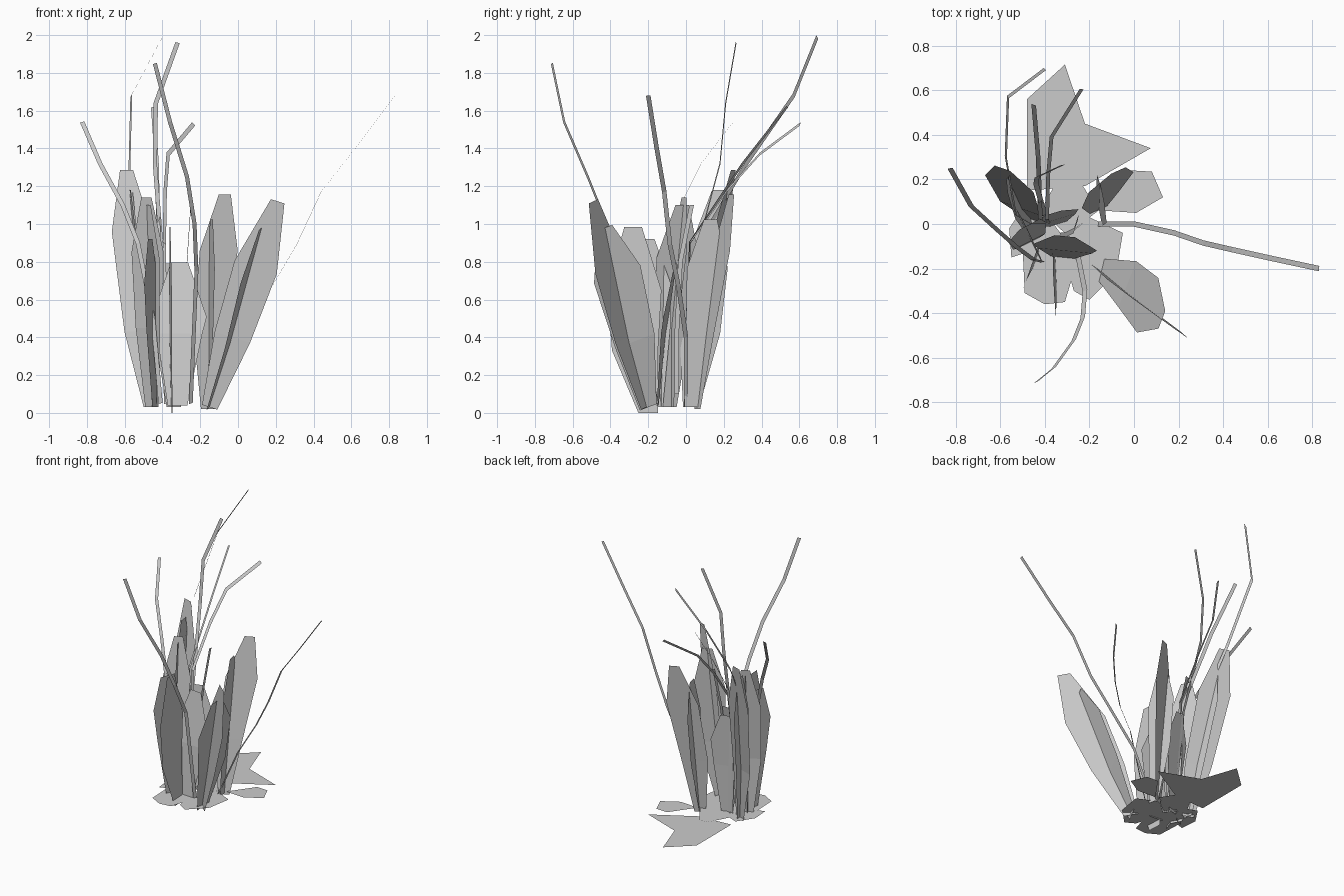
import bpy
from mathutils import Vector


def mesh(name, verts, faces):
    me = bpy.data.meshes.new(name)
    me.from_pydata(verts, [], faces)
    ob = bpy.data.objects.new(name, me)
    bpy.context.collection.objects.link(ob)


def ribbon(name, path, side, halves):
    """Flat strip along a path, widened along the side vector."""
    side = Vector(side).normalized()
    verts = []
    for p, h in zip(path, halves):
        verts += [Vector(p) - side * h, Vector(p) + side * h]
    faces = [(2*i, 2*i+1, 2*i+3, 2*i+2) for i in range(len(path) - 1)]
    mesh(name, verts, faces)


def leaf(name, base, belly, tip, side, width, shoulder=0.74):
    """Upright blade: narrow base, wide belly and shoulder, blunt tip."""
    b, m, t = Vector(base), Vector(belly), Vector(tip)
    z = b.z + (t.z - b.z) * shoulder
    s = m.lerp(t, (z - m.z) / (t.z - m.z))
    ribbon(name, [b, m, s, t], side,
           [width * 0.18, width * 0.42, width * 0.5, width * 0.16])


# upright leaves, paired as crossed blades around the clump
leaf("leaf_right", (-.15, -.21, .03), (-.03, -.31, .4), (.21, -.49, 1.12), (.8, -.55, -.25), .28, .68)
leaf("leaf_right_cross", (-.15, -.2, .03), (-.03, -.27, .38), (.125, -.43, .98), (.35, .9, .35), .28)
leaf("leaf_back_right", (-.16, .06, .02), (-.15, .11, .42), (-.07, .24, 1.155), (1, .45, 0), .22)
leaf("leaf_back_right_cross", (-.15, .03, .03), (-.15, .09, .42), (-.14, .13, 1.025), (-.2, 1, 0), .22)
leaf("leaf_back_left", (-.46, .02, .03), (-.51, .07, .43), (-.59, .25, 1.285), (1, -.35, 0), .23)
leaf("leaf_back_left_cross", (-.46, .02, .03), (-.5, .05, .42), (-.57, .17, 1.18), (-.1, 1, 0), .2)
leaf("leaf_left", (-.46, -.08, .03), (-.47, -.08, .45), (-.485, -.01, 1.14), (1, .5, 0), .19)
leaf("leaf_left_cross", (-.45, -.09, .03), (-.46, -.08, .4), (-.48, -.02, 1.1), (-.5, 1, 0), .25)
leaf("leaf_front", (-.32, -.15, .04), (-.31, -.12, .42), (-.31, -.055, .795), (1, -.1, 0), .29, .62)
leaf("leaf_front_cross", (-.35, -.2, 0), (-.355, -.27, .33), (-.36, -.28, .985), (-.05, 1, 0), .29, .66)
leaf("leaf_front_left", (-.44, -.16, .03), (-.455, -.17, .45), (-.465, -.2, .92), (.35, 1, 0), .22)
leaf("leaf_middle", (-.34, 0, .03), (-.35, .02, .4), (-.36, .05, .79), (1, .3, 0), .22)

# thin bent stalks
stalks = {
    "stalk_right": ([(-.16, 0, .05), (0, 0, .4), (.18, -.04, .67), (.31, -.085, .89),
                     (.44, -.115, 1.17), (.62, -.155, 1.4), (.83, -.2, 1.68)], (.1, 1, .1)),
    "stalk_left": ([(-.41, -.17, .05), (-.45, -.16, .5), (-.53, -.1, .9),
                    (-.61, -.03, 1.1), (-.73, .08, 1.32), (-.825, .25, 1.54)], (.9, .2, .3)),
    "stalk_back_tall": ([(-.46, 0, .05), (-.53, .04, .85), (-.575, .3, 1.29),
                         (-.565, .57, 1.68), (-.4, .695, 1.99)], (.4, -.4, .8)),
    "stalk_back": ([(-.36, 0, .05), (-.4, .04, .8), (-.44, .18, 1.32),
                    (-.435, .21, 1.64), (-.32, .265, 1.96)], (1, .2, -.3)),
    "stalk_front": ([(-.25, -.15, .05), (-.22, -.3, .75), (-.23, -.42, 1),
                     (-.27, -.52, 1.25), (-.36, -.645, 1.54), (-.44, -.71, 1.85)], (1, .5, .3)),
    "stalk_back_low": ([(-.38, 0, .05), (-.39, .02, .9), (-.385, .22, 1.18),
                        (-.37, .39, 1.37), (-.235, .605, 1.53)], (.7, -.1, -.7)),
    "stalk_back_mid": ([(-.38, 0, .05), (-.42, .02, .9), (-.43, .3, 1.32),
                        (-.45, .535, 1.62)], (1, -.4, .4)),
    "stalk_inner": ([(-.33, -.05, .1), (-.31, -.05, .4), (-.27, -.03, .8),
                     (-.25, .03, 1.1)], (.1, 1, 0)),
}
for name, (path, side) in stalks.items():
    ribbon(name, path, side, [.012] * len(path))

# ground leaves lying flat round the base
ground = {
    "ground_leaf_back": [(-.48, .56), (-.31, .715), (-.22, .45), (.075, .34), (-.22, .17), (-.48, .15)],
    "ground_leaf_right": [(-.14, .06), (-.01, .24), (.08, .235), (.13, .12), (.01, .05)],
    "ground_leaf_front": [(-.49, -.31), (-.4, -.36), (-.31, -.35), (-.25, -.15), (-.36, 0), (-.5, -.1)],
    "ground_leaf_front_right": [(-.2, -.34), (-.08, -.22), (-.05, -.04), (-.2, .03), (-.33, -.08), (-.27, -.3)],
    "ground_leaf_left": [(-.55, -.15), (-.56, -.02), (-.48, .1), (-.36, .05), (-.4, -.1)],
    "ground_leaf_middle": [(-.42, .06), (-.33, .22), (-.26, .22), (-.16, .06), (-.3, -.05)],
}
for i, (name, pts) in enumerate(ground.items()):
    mesh(name, [(x, y, .045 + .001 * i) for x, y in pts], [tuple(range(len(pts)))])
